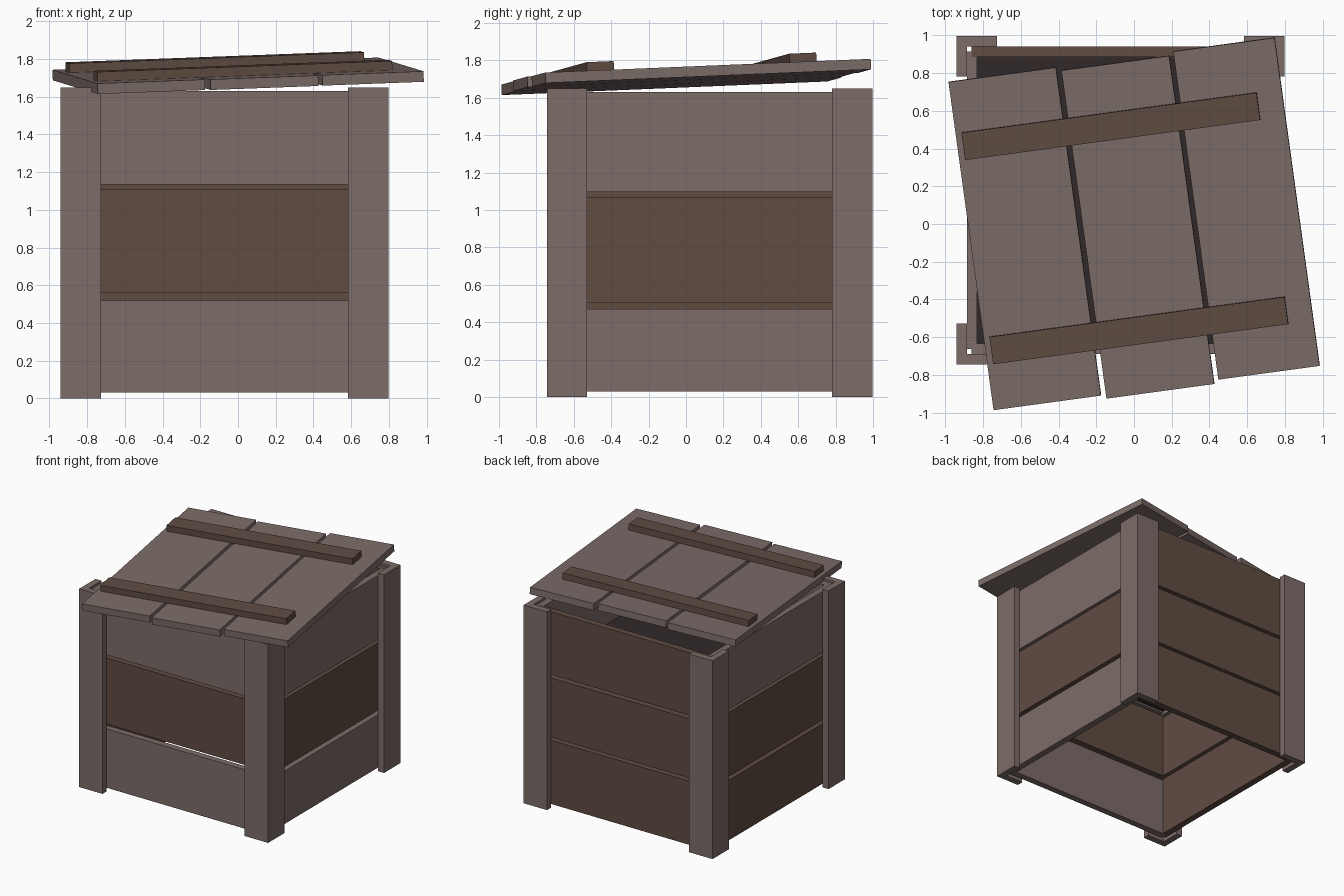
import bpy, bmesh
from math import pi
from mathutils import Matrix, Vector

if "Cube" in bpy.data.objects:
    bpy.data.objects.remove(bpy.data.objects["Cube"])


def material(name, rgb):
    m = bpy.data.materials.new(name)
    m.diffuse_color = (*rgb, 1)
    m.use_nodes = True
    m.node_tree.nodes["Principled BSDF"].inputs["Base Color"].default_value = m.diffuse_color
    return m


GREY = material("weathered_wood", (0.20, 0.15, 0.14))
BROWN = material("brown_wood", (0.115, 0.072, 0.055))
DARK = material("dark_interior", (0.03, 0.022, 0.022))


def finish(bm, name, mat, matrix):
    bmesh.ops.transform(bm, matrix=matrix, verts=bm.verts)
    bmesh.ops.recalc_face_normals(bm, faces=bm.faces)
    me = bpy.data.meshes.new(name)
    bm.to_mesh(me)
    bm.free()
    me.materials.append(mat)
    ob = bpy.data.objects.new(name, me)
    bpy.context.collection.objects.link(ob)


def box(name, lo, hi, mat, matrix):
    lo, hi = Vector(lo), Vector(hi)
    bm = bmesh.new()
    bmesh.ops.create_cube(bm, size=1)
    for v in bm.verts:
        v.co = (lo + hi) / 2 + v.co * (hi - lo)
    finish(bm, name, mat, matrix)


def prism(name, profile, height, mat, matrix):
    bm = bmesh.new()
    face = bm.faces.new([bm.verts.new((x, y, 0)) for x, y in profile])
    ext = bmesh.ops.extrude_face_region(bm, geom=[face])["geom"]
    top = [g for g in ext if isinstance(g, bmesh.types.BMVert)]
    bmesh.ops.translate(bm, vec=(0, 0, height), verts=top)
    finish(bm, name, mat, matrix)


# Crate body: four walls of three planks, and an L-shaped post at each corner
H, T, W = 0.87, 0.055, 0.215
center = Matrix.Translation((-0.072, 0.126, 0))
a, b, c = -H, -H + T, -H + W
post = [(a, a), (c, a), (c, b), (b, b), (b, c), (a, c)]
GBG = (GREY, BROWN, GREY)
walls = [("front", 0.52, 0.56, 1.11, 1.135, GBG),
         ("right", 0.47, 0.505, 1.07, 1.095, GBG),
         ("back", 0.56, 0.585, 1.08, 1.107, (BROWN,) * 3),
         ("left", 0.53, 0.56, 1.095, 1.12, (BROWN, BROWN, GREY))]
for i, (side, z1, z2, z3, z4, mats) in enumerate(walls):
    turn = center @ Matrix.Rotation(i * pi / 2, 4, 'Z')
    prism(side + "_corner_post", post, 1.65, GREY, turn)
    for part, z0, zt, mat in zip(("lower", "middle", "upper"),
                                 (0.03, z2, z4), (z1, z3, 1.63), mats):
        box(f"{side}_{part}_plank", (-0.79, b, z0), (0.79, b + 0.055, zt), mat, turn)

# Dark panel inside the crate
box("inner_panel", (-0.76, -0.76, 1.15), (0.76, 0.76, 1.16), DARK, center)

# Skewed lid: frame whose local z = 0 is the top face of the boards
u = Vector((1.73, 0.235, 0.065)).normalized()
v = Vector((-0.25, 1.74, 0.0725))
n = u.cross(v).normalized()
v = n.cross(u)
lid = Matrix.Translation((0, 0, 1.739)) @ Matrix((u, v, n)).transposed().to_4x4()
for i, (x0, x1, dy) in enumerate(((-0.873, -0.298, 0), (-0.271, 0.306, -0.02),
                                  (0.331, 0.873, 0))):
    box(f"lid_board_{i + 1}", (x0, -0.879 + dy, -0.056), (x1, 0.879 + dy, 0), GREY, lid)

# Lid battens
for name, y in (("front", -0.562), ("back", 0.532)):
    box(f"lid_{name}_batten", (-0.84, y - 0.073, -0.002), (0.74, y + 0.073, 0.05), BROWN, lid)
